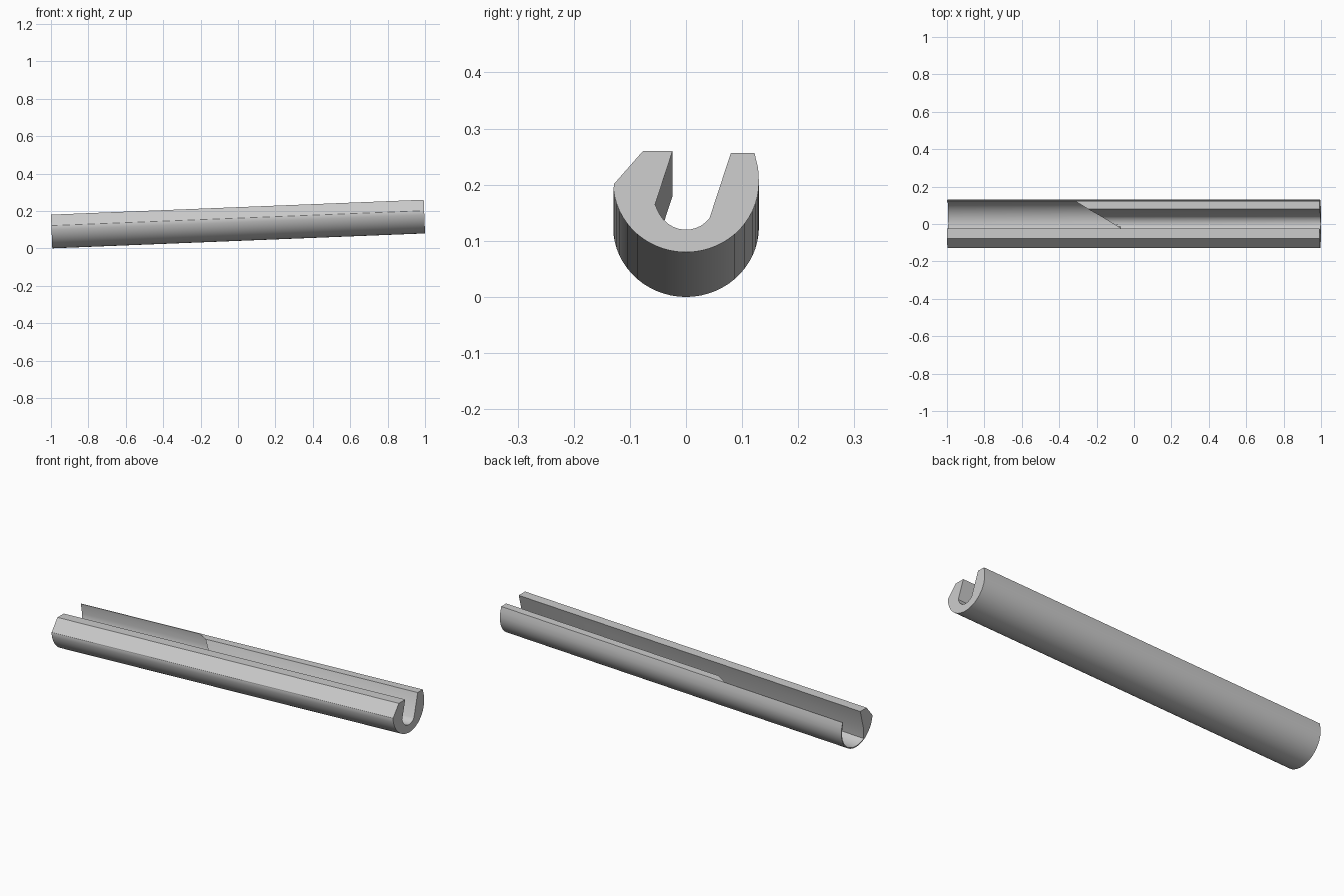
import bpy, bmesh
from math import sin, cos, radians

if "Cube" in bpy.data.objects:
    bpy.data.objects.remove(bpy.data.objects["Cube"])

N = 12  # points along the channel floor


def arc(cy, cz, ry, rz, a0, a1, n):
    steps = [radians(a0 + (a1 - a0) * i / (n - 1)) for i in range(n)]
    return [(cy + ry * cos(a), cz + rz * sin(a)) for a in steps]


# Outer shell of the cross-section, from the front lip round to the back lip
outer = [(-0.024, 0.18), (-0.077, 0.18), (-0.128, 0.122)]
outer += arc(0, 0.125, 0.13, 0.125, 186, 360, 30)
outer += [(0.1285, 0.15), (0.122, 0.177)]
front_foot = (-0.055, 0.085)

# Thick channel lining (right end) and thin-walled lining (left end)
thick = [(0.08, 0.177)] + arc(0, 0.1, 0.056, 0.06, -42, -158, N) + [front_foot]
thin = [(0.118, 0.177)] + arc(0, 0.125, 0.125, 0.12, 0, -120, N) + [front_foot]


def place(x, p):
    # Lengthwise slope with square-cut ends
    y, z = p
    return (x - 0.04 * (z - 0.09), y, z + 0.04 * (x + 0.9965))


def step_x(p):
    # Oblique step where the lining changes thickness
    return -0.25 + 0.17 * (0.085 - p[0]) / 0.105


bm = bmesh.new()
rings = []
for lining, end in ((thin, -0.9965), (thin, None), (thick, None), (thick, 0.9965)):
    pts = outer + lining
    ref = outer + thick
    rings.append([bm.verts.new(place(step_x(q) if end is None else end, p))
                  for p, q in zip(pts, ref)])

# Skin between sections
count = len(rings[0])
for a, b in zip(rings, rings[1:]):
    for i in range(count):
        j = (i + 1) % count
        bm.faces.new((a[i], a[j], b[j], b[i]))

# End caps
bm.faces.new(rings[0])
bm.faces.new(rings[-1])
bmesh.ops.remove_doubles(bm, verts=bm.verts, dist=0.00005)
bmesh.ops.recalc_face_normals(bm, faces=bm.faces)

mesh = bpy.data.meshes.new("channel")
bm.to_mesh(mesh)
bm.free()
channel = bpy.data.objects.new("channel", mesh)
bpy.context.collection.objects.link(channel)
bpy.context.view_layer.objects.active = channel
channel.select_set(True)
bpy.ops.object.shade_smooth_by_angle(angle=radians(30))
